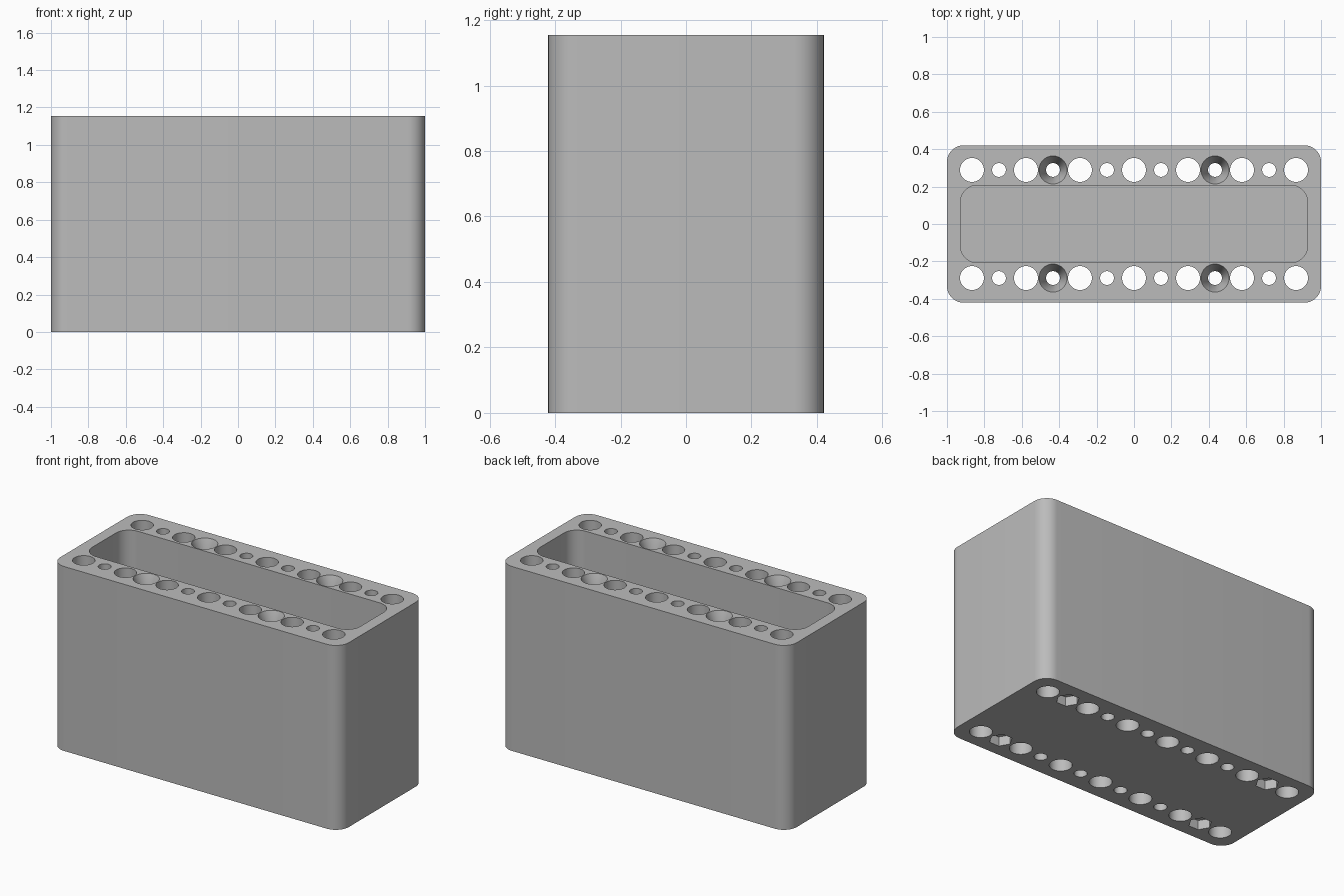
import bpy, bmesh
from math import cos, sin, pi

cube = bpy.data.objects.get("Cube")
if cube:
    bpy.data.objects.remove(cube, do_unlink=True)

HEIGHT = 1.155
PITCH = 0.1444     # spacing between neighbouring holes
ROW_Y = 0.289      # distance of each hole row from the centre

grey = bpy.data.materials.new("light_grey")
grey.use_nodes = True
colour = (0.5, 0.5, 0.5, 1)
grey.diffuse_color = colour
grey.node_tree.nodes["Principled BSDF"].inputs["Base Color"].default_value = colour


def circle(x, y, r, n=40):
    return [(x + r * cos(2 * pi * i / n), y + r * sin(2 * pi * i / n)) for i in range(n)]


def rounded_rect(hx, hy, r, n=12):
    pts = []
    for k, (sx, sy) in enumerate([(1, 1), (-1, 1), (-1, -1), (1, -1)]):
        for i in range(n + 1):
            a = (k + i / n) * pi / 2
            pts.append((sx * (hx - r) + r * cos(a), sy * (hy - r) + r * sin(a)))
    return pts


def loft(bm, sections):
    """Closed solid through (outline, z) sections, listed from bottom to top."""
    rings = [[bm.verts.new((x, y, z)) for x, y in pts] for pts, z in sections]
    for a, b in zip(rings, rings[1:]):
        for i in range(len(a)):
            j = (i + 1) % len(a)
            bm.faces.new((a[i], a[j], b[j], b[i]))
    bm.faces.new(rings[0][::-1])
    bm.faces.new(rings[-1])


def make_object(name, bm):
    mesh = bpy.data.meshes.new(name)
    bm.to_mesh(mesh)
    bm.free()
    mesh.materials.append(grey)
    obj = bpy.data.objects.new(name, mesh)
    bpy.context.collection.objects.link(obj)
    return obj


# Rounded block
bm = bmesh.new()
loft(bm, [(rounded_rect(1, 0.421, 0.09), 0), (rounded_rect(1, 0.421, 0.09), HEIGHT)])
body = make_object("box_body", bm)

# Central pocket, through holes and countersinks; nut recesses kept separate
holes, nuts = bmesh.new(), bmesh.new()
pocket = rounded_rect(0.928, 0.207, 0.09)
loft(holes, [(pocket, 0.07), (pocket, HEIGHT + 0.1)])
for y in (-ROW_Y, ROW_Y):
    for k in range(-6, 7):
        x = k * PITCH
        radius = 0.064 if k % 2 == 0 else 0.037
        shaft = circle(x, y, radius)
        sections = [(shaft, -0.1), (shaft, HEIGHT + 0.1)]
        if abs(k) == 3:
            head = circle(x, y, 0.075)
            sections = [(shaft, -0.1), (shaft, HEIGHT - 0.1), (head, HEIGHT), (head, HEIGHT + 0.1)]
        loft(holes, sections)
        if abs(k) == 5:
            hexagon = circle(x, y, 0.066, 6)
            loft(nuts, [(hexagon, -0.1), (hexagon, 0.058)])

# Cut everything out of the block
bpy.context.view_layer.objects.active = body
for cutter in (make_object("hole_cutter", holes), make_object("nut_cutter", nuts)):
    cutter.hide_render = True
    mod = body.modifiers.new("cut", "BOOLEAN")
    mod.operation = "DIFFERENCE"
    mod.solver = "EXACT"
    mod.object = cutter
    bpy.ops.object.modifier_apply(modifier=mod.name)
    bpy.data.objects.remove(cutter, do_unlink=True)

bpy.ops.object.select_all(action="DESELECT")
body.select_set(True)
bpy.ops.object.shade_smooth_by_angle(angle=pi / 6)
